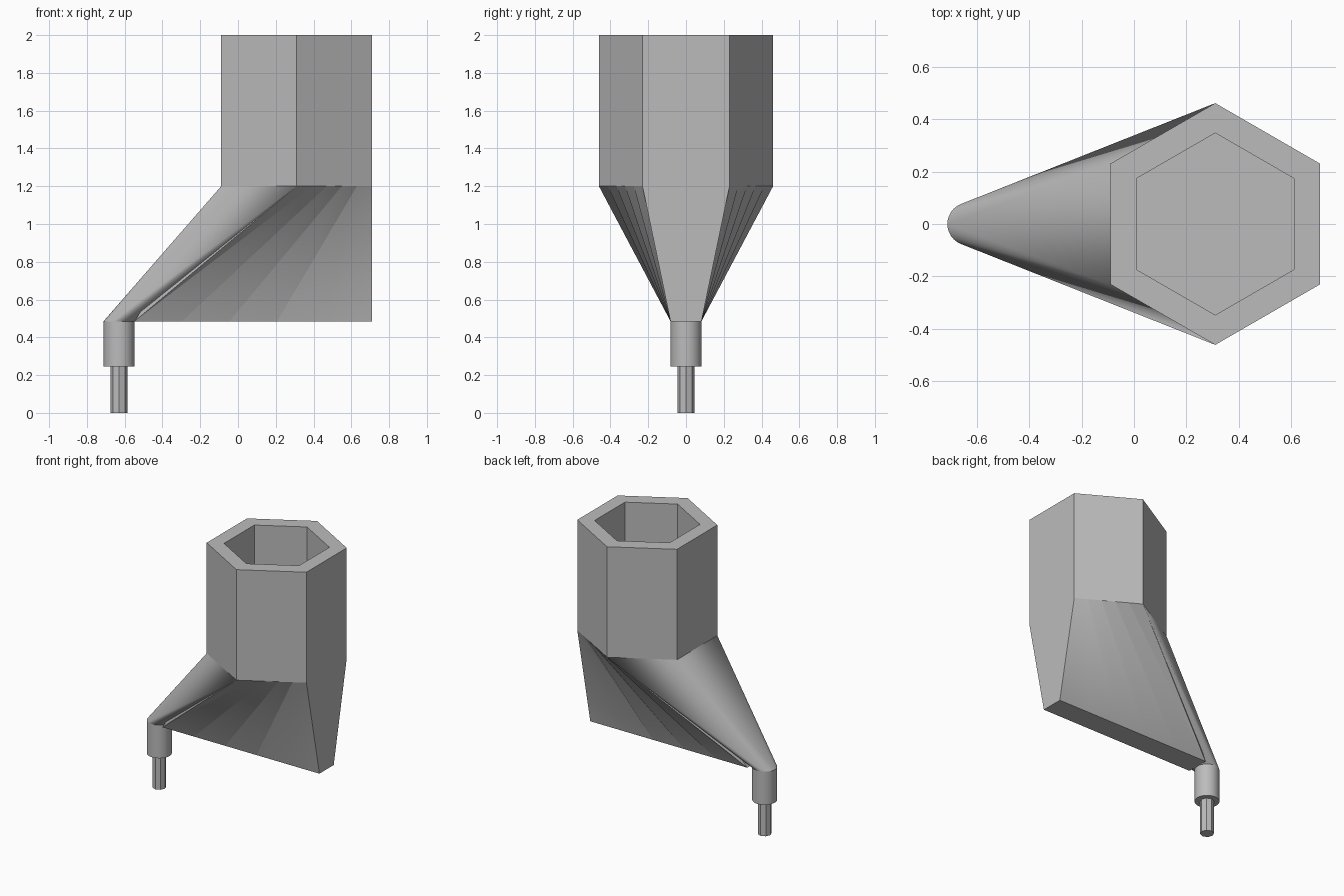
import bpy, bmesh, math
from mathutils import Vector

cube = bpy.data.objects.get("Cube")
if cube:
    bpy.data.objects.remove(cube, do_unlink=True)

grey = bpy.data.materials.new("plain grey")
grey.use_nodes = True
grey.diffuse_color = (0.5, 0.5, 0.5, 1)
grey.node_tree.nodes["Principled BSDF"].inputs["Base Color"].default_value = (0.5, 0.5, 0.5, 1)

CUP_X, CUP_R, BORE_R = 0.31, 0.461, 0.347
CUP_TOP, CUP_LOW, FIN_Z = 2.0, 1.2, 0.485
PIN_X, PIN_R, COLLAR_Z = -0.63, 0.082, 0.245


def ring(x, radius, z, sides, turn=0.0):
    """Points of a regular polygon around a vertical axis."""
    return [Vector((x + radius * math.cos(turn + math.tau * i / sides),
                    radius * math.sin(turn + math.tau * i / sides), z))
            for i in range(sides)]


def hexagon(radius, z):
    return ring(CUP_X, radius, z, 6, math.radians(30))


def finish(bm, name, angle=None):
    bmesh.ops.remove_doubles(bm, verts=bm.verts, dist=0.0001)
    bmesh.ops.recalc_face_normals(bm, faces=bm.faces)
    mesh = bpy.data.meshes.new(name)
    bm.to_mesh(mesh)
    bm.free()
    mesh.materials.append(grey)
    obj = bpy.data.objects.new(name, mesh)
    bpy.context.collection.objects.link(obj)
    if angle:
        bpy.ops.object.select_all(action='DESELECT')
        obj.select_set(True)
        bpy.context.view_layer.objects.active = obj
        bpy.ops.object.shade_smooth_by_angle(angle=math.radians(angle))
    return obj


def face(bm, points):
    return bm.faces.new([bm.verts.new(p) for p in points])


def bridge(bm, a, b):
    for i in range(len(a)):
        j = (i + 1) % len(a)
        face(bm, (a[i], a[j], b[j], b[i]))


def post(name, radius, low, high, sides, angle=None):
    bm = bmesh.new()
    a, b = ring(PIN_X, radius, low, sides), ring(PIN_X, radius, high, sides)
    bridge(bm, a, b)
    face(bm, a)
    face(bm, b)
    return finish(bm, name, angle)


# Hexagonal socket with a hexagonal bore and a floor
bm = bmesh.new()
loops = [hexagon(CUP_R, CUP_LOW), hexagon(CUP_R, CUP_TOP),
         hexagon(BORE_R, CUP_TOP), hexagon(BORE_R, CUP_LOW)]
for a, b in zip(loops, loops[1:]):
    bridge(bm, a, b)
face(bm, loops[-1])
finish(bm, "hexagonal_socket")

# Slanted neck, tapering from the socket to the collar
bm = bmesh.new()
for p in hexagon(CUP_R, CUP_LOW) + ring(PIN_X, PIN_R, FIN_Z, 32):
    bm.verts.new(p)
bmesh.ops.convex_hull(bm, input=bm.verts)
finish(bm, "slanted_neck", 30)

# Fin: twisted sides between the socket edges and a narrow flat foot
bm = bmesh.new()
STEPS = 5
end_x = CUP_X + CUP_R * math.cos(math.radians(30))
foot_x, foot_y = PIN_X + PIN_R, 0.082
corners = {}
for s in (-1, 1):
    left = Vector((2 * CUP_X - end_x, s * CUP_R / 2, CUP_LOW))
    mid = Vector((CUP_X, s * CUP_R, CUP_LOW))
    right = Vector((end_x, s * CUP_R / 2, CUP_LOW))
    toe = Vector((foot_x, s * foot_y, FIN_Z))
    heel = Vector((end_x, s * foot_y, FIN_Z))
    corners[s] = (left, right, heel, toe)
    face(bm, (left, mid, toe))
    for i in range(STEPS):
        t, u = i / STEPS, (i + 1) / STEPS
        face(bm, (toe.lerp(heel, t), mid.lerp(right, t), mid.lerp(right, u)))
        face(bm, (toe.lerp(heel, t), mid.lerp(right, u), toe.lerp(heel, u)))
# heel, sole and inner end
for i, j in ((1, 2), (2, 3), (3, 0)):
    face(bm, (corners[-1][i], corners[-1][j], corners[1][j], corners[1][i]))
finish(bm, "fin", 30)

# Collar and pin
post("collar", PIN_R, COLLAR_Z, FIN_Z, 32, 30)
post("pin", 0.046, 0.0, COLLAR_Z, 8)
